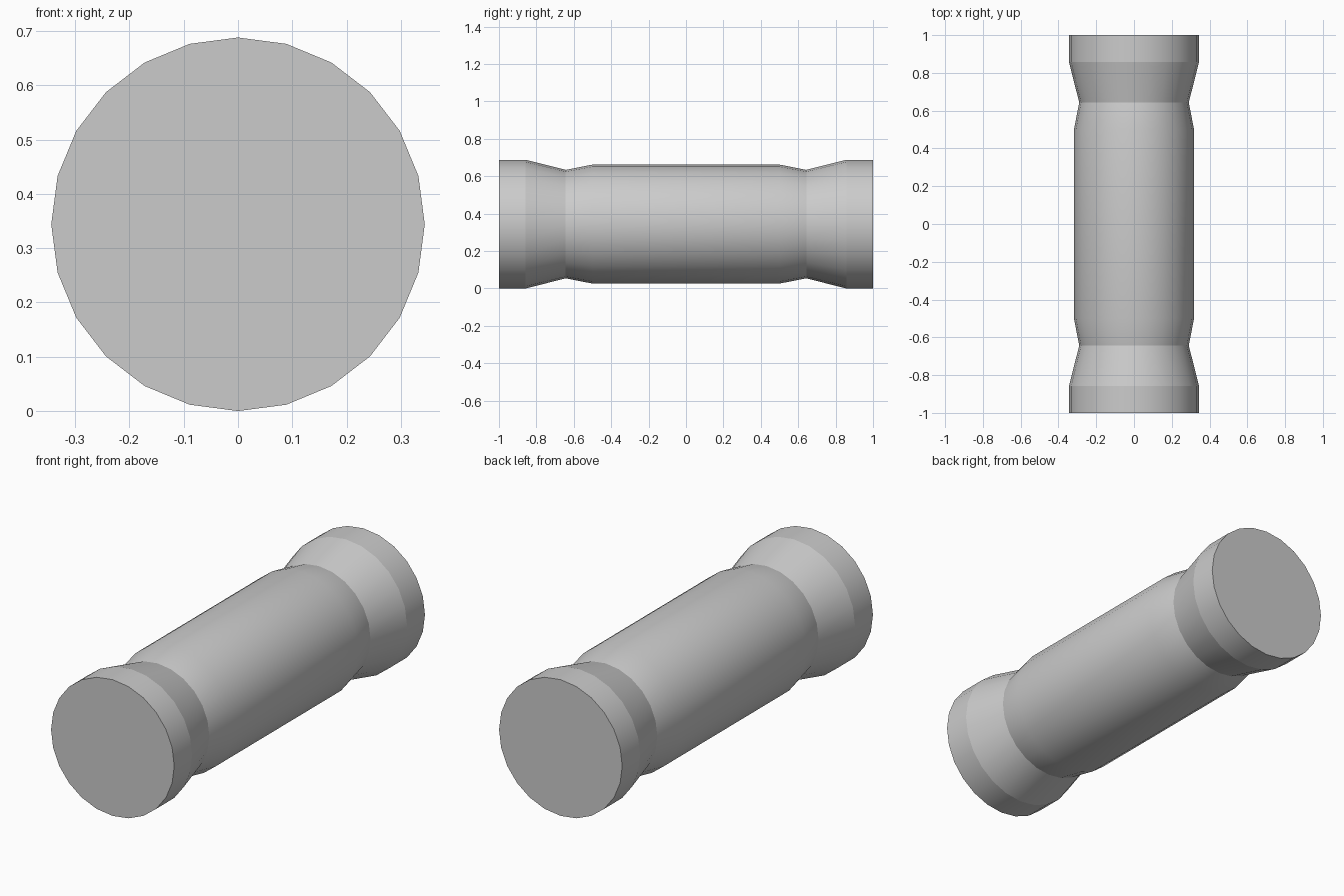
import bpy, bmesh, math

if "Cube" in bpy.data.objects:
    bpy.data.objects.remove(bpy.data.objects["Cube"])

SIDES = 24
CENTRE_Z = 0.344
# (distance along y, radius, crisp edge) for one half, mirrored below
half = [(0.50, 0.318, False), (0.643, 0.290, True), (0.857, 0.344, True), (1.0, 0.344, True)]
profile = [(-y, r, s) for y, r, s in reversed(half)] + half

bm = bmesh.new()

# Rings of the turned body
rings = []
for y, r, _ in profile:
    ring = []
    for i in range(SIDES):
        a = 2 * math.pi * i / SIDES
        ring.append(bm.verts.new((r * math.cos(a), y, CENTRE_Z + r * math.sin(a))))
    rings.append(ring)

# Side walls, smooth shaded
for a, b in zip(rings, rings[1:]):
    for i in range(SIDES):
        j = (i + 1) % SIDES
        bm.faces.new((a[i], a[j], b[j], b[i])).smooth = True

# Flat end caps
bm.faces.new(rings[0])
bm.faces.new(rings[-1])
bmesh.ops.recalc_face_normals(bm, faces=bm.faces)

# Crisp edges at the necks, collars and ends
for ring, (_, _, crisp) in zip(rings, profile):
    for i in range(SIDES):
        bm.edges.get((ring[i], ring[(i + 1) % SIDES])).smooth = not crisp

mesh = bpy.data.meshes.new("flared_roller")
bm.to_mesh(mesh)
bm.free()
bpy.context.collection.objects.link(bpy.data.objects.new("flared_roller", mesh))
